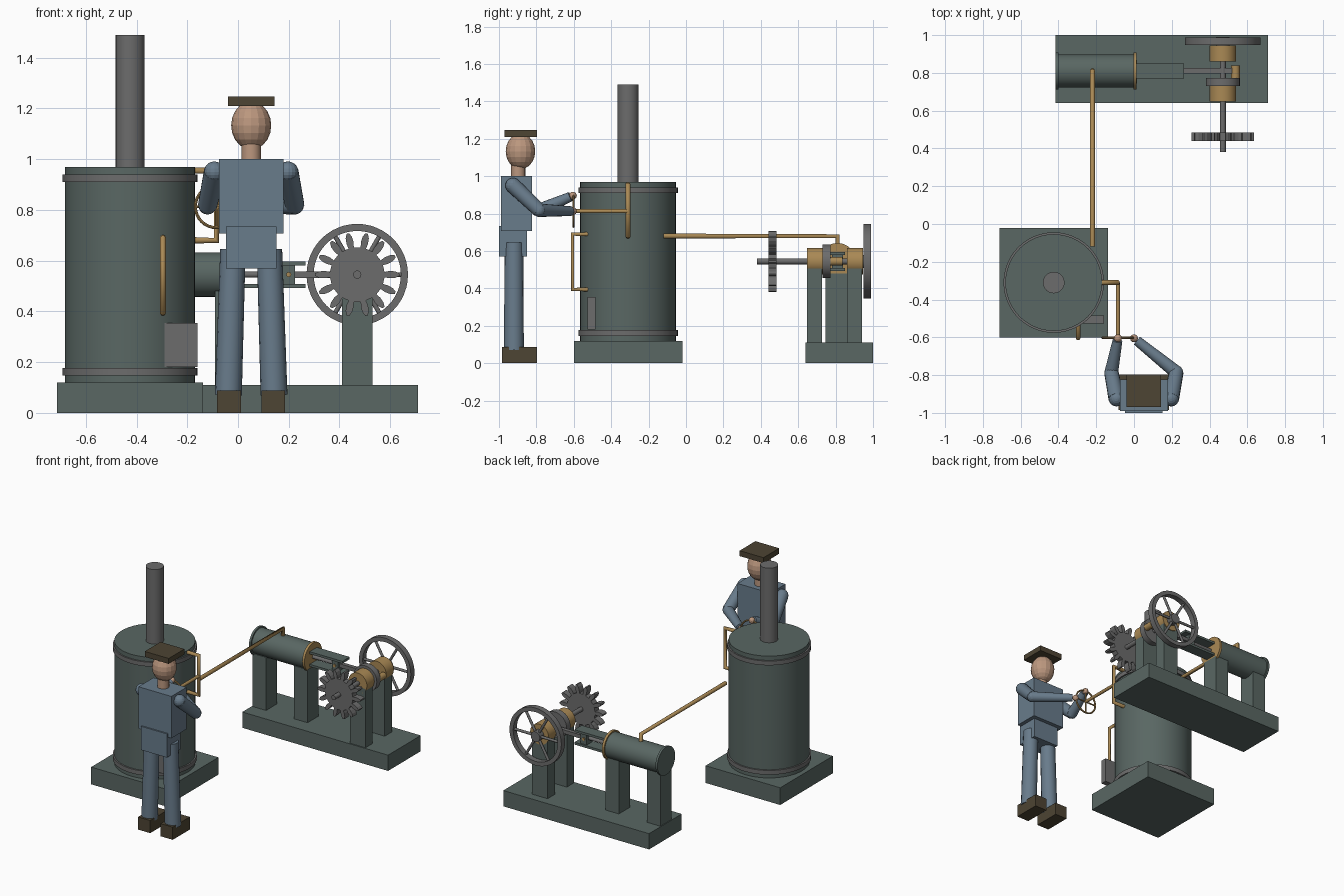
import bpy, bmesh, math
from mathutils import Vector

if "Cube" in bpy.data.objects:
    bpy.data.objects.remove(bpy.data.objects["Cube"])


def material(name, rgb):
    m = bpy.data.materials.new(name)
    m.diffuse_color = (*rgb, 1)
    m.use_nodes = True
    m.node_tree.nodes["Principled BSDF"].inputs["Base Color"].default_value = m.diffuse_color
    return m


GREEN = material("green_paint", (0.10, 0.135, 0.125))
IRON = material("iron", (0.15, 0.15, 0.15))
BRASS = material("brass", (0.40, 0.25, 0.09))
CLOTH = material("blue_cloth", (0.14, 0.20, 0.26))
SKIN = material("skin", (0.50, 0.31, 0.21))
LEATHER = material("brown", (0.075, 0.058, 0.033))
smooth = []


def box(name, x, y, z, mat):
    """Box from (min, max) ranges."""
    bpy.ops.mesh.primitive_cube_add(size=1, location=[(a + b) / 2 for a, b in (x, y, z)])
    o = bpy.context.object
    o.name = name
    o.scale = [b - a for a, b in (x, y, z)]
    o.data.materials.append(mat)
    return o


def rod(name, a, b, r1, mat, r2=None, sides=32):
    """Round bar, disc or cone between two points."""
    a, b = Vector(a), Vector(b)
    bpy.ops.mesh.primitive_cone_add(vertices=sides, radius1=r1, radius2=r1 if r2 is None else r2,
                                    depth=(b - a).length, location=(a + b) / 2)
    o = bpy.context.object
    o.name = name
    o.rotation_euler = (b - a).to_track_quat('Z', 'Y').to_euler()
    o.data.materials.append(mat)
    smooth.append(o)
    return o


def pipe(name, points, r, mat):
    """Bent pipe with mitred corners."""
    c = bpy.data.curves.new(name, 'CURVE')
    c.dimensions = '3D'
    c.bevel_depth, c.bevel_resolution, c.use_fill_caps = r, 3, True
    s = c.splines.new('POLY')
    s.points.add(len(points) - 1)
    for p, co in zip(s.points, points):
        p.co = (*co, 1)
    c.materials.append(mat)
    o = bpy.data.objects.new(name, c)
    bpy.context.collection.objects.link(o)


def ball(name, loc, scale, mat, seg=16, rings=10):
    bpy.ops.mesh.primitive_uv_sphere_add(segments=seg, ring_count=rings, radius=1, location=loc)
    o = bpy.context.object
    o.name = name
    o.scale = scale
    o.data.materials.append(mat)


def from_bmesh(name, bm, mat):
    bmesh.ops.recalc_face_normals(bm, faces=bm.faces)
    me = bpy.data.meshes.new(name)
    bm.to_mesh(me)
    bm.free()
    me.materials.append(mat)
    o = bpy.data.objects.new(name, me)
    bpy.context.collection.objects.link(o)
    return o


# Boiler
BX, BY = -0.425, -0.31
box("boiler_base", (-0.713, -0.137), (-0.60, -0.02), (0, 0.12), GREEN)
rod("boiler_shell", (BX, BY, 0.12), (BX, BY, 0.97), 0.256, GREEN, sides=48)
for z in (0.147, 0.91):
    rod("boiler_band", (BX, BY, z), (BX, BY, z + 0.03), 0.266, IRON, sides=48)
rod("chimney", (BX, BY, 0.96), (BX, BY, 1.49), 0.057, IRON)
box("fire_door", (-0.29, -0.16), (-0.527, -0.485), (0.18, 0.355), IRON)

# Boiler pipework
GX = -0.296
pipe("water_gauge", [(GX, -0.51, 0.69), (GX, -0.606, 0.69), (GX, -0.606, 0.395), (GX, -0.51, 0.395)], 0.012, BRASS)
VX = -0.085
pipe("valve_loop", [(-0.19, BY, 0.955), (VX, BY, 0.955), (VX, BY, 0.68), (-0.19, BY, 0.68)], 0.014, BRASS)
rod("valve_stem", (VX, BY, 0.813), (VX, -0.605, 0.813), 0.011, BRASS, sides=16)
pipe("steam_pipe", [(-0.22, -0.12, 0.68), (-0.22, 0.81, 0.68), (-0.22, 0.81, 0.60)], 0.014, BRASS)

# Valve handwheel
bpy.ops.mesh.primitive_torus_add(major_radius=0.083, minor_radius=0.006, major_segments=32, minor_segments=8,
                                 location=(VX, -0.602, 0.813), rotation=(math.pi / 2, 0, 0))
bpy.context.object.name = "handwheel_rim"
bpy.context.object.data.materials.append(BRASS)
smooth.append(bpy.context.object)
for i in range(2):
    d = Vector((math.cos(i * math.pi / 2), 0, math.sin(i * math.pi / 2))) * 0.083
    c = Vector((VX, -0.602, 0.813))
    rod("handwheel_spoke", c - d, c + d, 0.005, BRASS, sides=8)

# Engine bed and posts
CY, CZ, SX = 0.81, 0.545, 0.47
box("engine_bed", (-0.415, 0.71), (0.64, 1.0), (0, 0.11), GREEN)
for x in (-0.41, -0.09):
    box("cylinder_post", (x, x + 0.105), (0.745, 0.868), (0.11, 0.48), GREEN)

# Steam cylinder and crosshead guide
rod("steam_cylinder", (-0.405, CY, CZ), (0.005, CY, CZ), 0.088, GREEN)
rod("rear_cover", (-0.415, CY, CZ), (-0.40, CY, CZ), 0.098, GREEN)
rod("front_cover", (-0.003, CY, CZ), (0.014, CY, CZ), 0.098, BRASS)
for z in (0.50, 0.588):
    box("guide_bar", (0.005, 0.266), (0.77, 0.85), (z - 0.008, z + 0.008), GREEN)
box("crosshead", (0.178, 0.225), (0.78, 0.84), (0.508, 0.58), GREEN)
rod("crosshead_pin", (0.2, 0.773, CZ), (0.2, 0.847, CZ), 0.01, BRASS, sides=16)
rod("piston_rod", (0.0, CY, CZ), (0.18, CY, CZ), 0.012, IRON, sides=16)
box("connecting_rod", (0.2, 0.535), (0.797, 0.825), (0.532, 0.558), IRON)

# Crankshaft and bearings
rod("crankshaft", (SX, 0.38, CZ), (SX, 0.99, CZ), 0.016, IRON, sides=20)
rod("crank_disc", (SX, 0.73, CZ), (SX, 0.772, CZ), 0.09, IRON)
rod("crank_pin", (0.537, 0.765, CZ), (0.537, 0.838, CZ), 0.023, BRASS, sides=20)
for y in (0.648, 0.86):
    box("bearing_post", (0.41, 0.53), (y, y + 0.08), (0.11, 0.52), GREEN)
    rod("bearing", (SX, y, CZ), (SX, y + 0.085, CZ), 0.071, BRASS)

# Flywheel
bm = bmesh.new()
N = 48
rings = [[bm.verts.new((SX + r * math.cos(2 * math.pi * i / N), y, CZ + r * math.sin(2 * math.pi * i / N)))
          for i in range(N)] for r, y in ((0.2, 0.948), (0.2, 0.988), (0.172, 0.988), (0.172, 0.948))]
for k in range(4):
    p, q = rings[k], rings[(k + 1) % 4]
    for i in range(N):
        j = (i + 1) % N
        bm.faces.new((p[i], p[j], q[j], q[i]))
smooth.append(from_bmesh("flywheel_rim", bm, IRON))
rod("flywheel_hub", (SX, 0.945, CZ), (SX, 0.99, CZ), 0.035, IRON)
for i in range(6):
    a = i * math.pi / 3
    rod("flywheel_spoke", (SX, 0.968, CZ), (SX + 0.18 * math.cos(a), 0.968, CZ + 0.18 * math.sin(a)),
        0.009, IRON, sides=12)

# Toothed gear
half = [(-0.22, 0.108), (-0.25, 0.128), (-0.19, 0.15), (-0.07, 0.166)]
tooth = half + [(-f, r) for f, r in reversed(half)]
bm = bmesh.new()
pitch = 2 * math.pi / 14
outline = [bm.verts.new((SX + r * math.cos((k + f) * pitch), 0.44, CZ + r * math.sin((k + f) * pitch)))
           for k in range(14) for f, r in tooth]
face = bm.faces.new(outline)
ext = bmesh.ops.extrude_face_region(bm, geom=[face], use_keep_orig=True)
bmesh.ops.translate(bm, vec=(0, 0.045, 0), verts=[v for v in ext["geom"] if isinstance(v, bmesh.types.BMVert)])
from_bmesh("gear", bm, IRON)

# Operator body
MX = 0.052
box("torso", (MX - 0.127, MX + 0.127), (-0.99, -0.823), (0.708, 1.0), CLOTH)
box("hips", (MX - 0.1, MX + 0.1), (-1.0, -0.85), (0.57, 0.735), CLOTH)
rod("neck", (MX, -0.897, 0.99), (MX, -0.897, 1.08), 0.038, SKIN, sides=16)
ball("head", (MX, -0.885, 1.133), (0.079, 0.079, 0.095), SKIN)
box("cap", (MX - 0.092, MX + 0.092), (-0.97, -0.797), (1.21, 1.248), LEATHER)

# Legs, shoes and arms, mirrored left and right
hands = {-1: (VX, -0.605, 0.896), 1: (0.0, -0.605, 0.813)}
for s in (-1, 1):
    rod("leg", (MX + s * 0.09, -0.92, 0.07), (MX + s * 0.072, -0.92, 0.645), 0.053, CLOTH, 0.05, sides=16)
    x = MX + s * 0.087
    box("shoe", (x - 0.047, x + 0.047), (-0.985, -0.797), (0, 0.088), LEATHER)
    shoulder, elbow = Vector((MX + s * 0.145, -0.925, 0.95)), Vector((MX + s * 0.172, -0.785, 0.818))
    hand = Vector(hands[s])
    wrist = elbow.lerp(hand, 0.93)
    rod("upper_arm", shoulder, elbow, 0.042, CLOTH, 0.038, sides=16)
    ball("shoulder", shoulder, (0.041,) * 3, CLOTH)
    ball("elbow", elbow, (0.036,) * 3, CLOTH)
    rod("forearm", elbow, wrist, 0.036, CLOTH, 0.026, sides=16)
    ball("hand", hand, (0.021,) * 3, SKIN, 12, 8)

# Smooth the round parts, keep hard edges
bpy.ops.object.select_all(action='DESELECT')
for o in smooth:
    o.select_set(True)
bpy.context.view_layer.objects.active = smooth[0]
bpy.ops.object.shade_smooth_by_angle(angle=math.radians(35))
